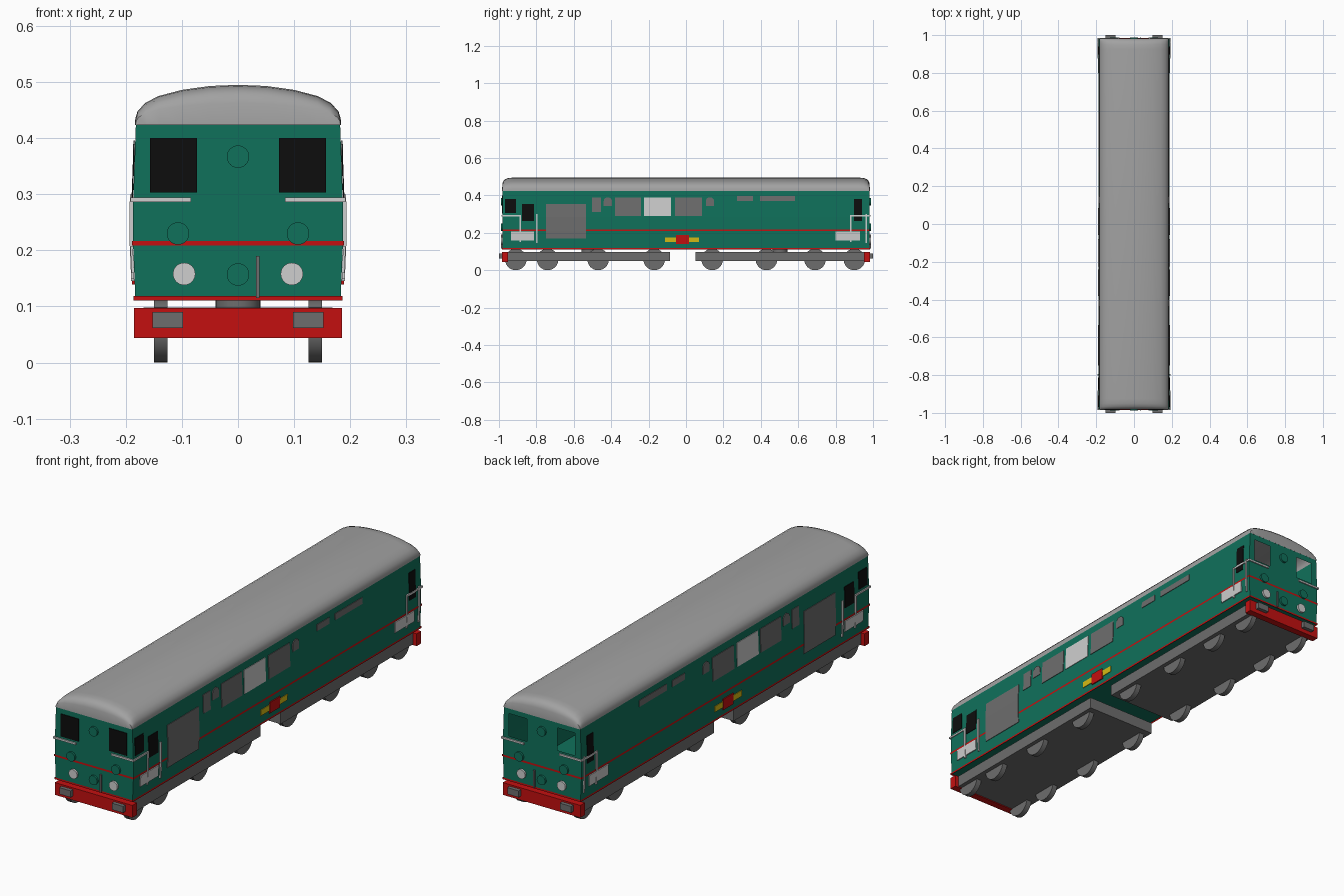
import bpy, bmesh, math
from mathutils import Matrix, Vector

if "Cube" in bpy.data.objects:
    bpy.data.objects.remove(bpy.data.objects["Cube"])


def material(name, r, g, b):
    m = bpy.data.materials.new(name)
    m.diffuse_color = (r, g, b, 1)
    m.use_nodes = True
    m.node_tree.nodes["Principled BSDF"].inputs["Base Color"].default_value = m.diffuse_color
    return m


GREEN = material("body green", 0.005, 0.165, 0.105)
ROOF = material("roof grey", 0.36, 0.36, 0.36)
DARK = material("dark grey", 0.155, 0.155, 0.155)
WHITE = material("off white", 0.62, 0.62, 0.62)
RED = material("red", 0.55, 0.005, 0.005)
YELLOW = material("yellow", 0.68, 0.50, 0.007)
BLACK = material("window black", 0.004, 0.004, 0.004)

LEN = 0.98                                    # half length of the body
WALL = [(0.115, 0.183), (0.21, 0.187), (0.285, 0.187), (0.425, 0.182)]


def half_width(z):
    for (z0, w0), (z1, w1) in zip(WALL, WALL[1:]):
        if z <= z1:
            break
    return w0 + (w1 - w0) * (z - z0) / (z1 - z0)


def finish(name, bm, mat, mirror="", smooth=False):
    bmesh.ops.recalc_face_normals(bm, faces=bm.faces)
    me = bpy.data.meshes.new(name)
    bm.to_mesh(me)
    bm.free()
    me.materials.append(mat)
    ob = bpy.data.objects.new(name, me)
    bpy.context.collection.objects.link(ob)
    if mirror:
        mod = ob.modifiers.new("mirror", "MIRROR")
        mod.use_axis = ("x" in mirror, "y" in mirror, False)
        mod.use_mirror_merge = False
    if smooth:
        bpy.ops.object.select_all(action="DESELECT")
        ob.select_set(True)
        bpy.context.view_layer.objects.active = ob
        bpy.ops.object.shade_smooth_by_angle(angle=math.radians(40))
    return ob


def box(name, x, y, z, mat, mirror=""):
    bm = bmesh.new()
    size = Matrix.Diagonal((x[1] - x[0], y[1] - y[0], z[1] - z[0], 1))
    mid = Matrix.Translation((sum(x) / 2, sum(y) / 2, sum(z) / 2))
    bmesh.ops.create_cube(bm, size=1, matrix=mid @ size)
    return finish(name, bm, mat, mirror)


def cylinder(name, centre, radius, depth, axis, mat, mirror="", sides=32):
    bm = bmesh.new()
    turn = Vector((0, 0, 1)).rotation_difference(Vector(axis)).to_matrix().to_4x4()
    bmesh.ops.create_cone(bm, cap_ends=True, segments=sides, radius1=radius, radius2=radius,
                          depth=depth, matrix=Matrix.Translation(centre) @ turn)
    return finish(name, bm, mat, mirror, smooth=True)


def prism(name, points, shift, mat, mirror=""):
    bm = bmesh.new()
    face = bm.faces.new([bm.verts.new(p) for p in points])
    ext = bmesh.ops.extrude_face_region(bm, geom=[face], use_keep_orig=True)
    bmesh.ops.translate(bm, vec=shift, verts=[v for v in ext["geom"] if isinstance(v, bmesh.types.BMVert)])
    return finish(name, bm, mat, mirror)


def side_plate(name, y0, y1, z0, z1, mat, off=0.003):
    """Thin plate that follows the side wall, on both sides."""
    zs = [z0] + [z for z, w in WALL if z0 < z < z1] + [z1]
    pts = [(half_width(z) + off, y0, z) for z in zs]
    pts += [(half_width(z) + 0.0005, y0, z) for z in reversed(zs)]
    return prism(name, pts, (0, y1 - y0, 0), mat, "x")


def band(name, z0, z1, off):
    """Hollow stripe around the body."""
    bm = bmesh.new()
    rows = []
    for z in (z0, z1):
        w, l = half_width(max(z, 0.115)) + off, LEN + off
        rows.append([bm.verts.new(p) for p in ((-w, -l, z), (w, -l, z), (w, l, z), (-w, l, z))])
    for i in range(4):
        j = (i + 1) % 4
        bm.faces.new((rows[0][i], rows[0][j], rows[1][j], rows[1][i]))
    return finish(name, bm, RED)


# Body shell: side walls, floor, and end walls with open rear windows
bm = bmesh.new()
zs = [0.115, 0.21, 0.285, 0.303, 0.40, 0.425]
cols = [-0.157, -0.073, 0.073, 0.157]
ends = []
for y in (-LEN, LEN):
    grid = [[bm.verts.new((x, y, z)) for x in [-half_width(z)] + cols + [half_width(z)]] for z in zs]
    for r in range(5):
        for c in range(5):
            if not (y > 0 and r == 3 and c in (1, 3)):
                bm.faces.new((grid[r][c], grid[r][c + 1], grid[r + 1][c + 1], grid[r + 1][c]))
    ends.append(grid)
a, b = ends
for r in range(5):
    for c in (0, 5):
        bm.faces.new((a[r][c], a[r + 1][c], b[r + 1][c], b[r][c]))
for c in range(5):
    bm.faces.new((a[0][c], a[0][c + 1], b[0][c + 1], b[0][c]))
finish("body_shell", bm, GREEN)

# Roof: arched section lofted along the length, falling away at both ends
arch = [(0.184, 0), (0.183, 0.012), (0.179, 0.025), (0.165, 0.040), (0.142, 0.052),
        (0.10, 0.063), (0.05, 0.070), (0, 0.072)]
arch += [(-x, h) for x, h in reversed(arch[:-1])]
taper = [(0.983, 0), (0.982, 0.55), (0.976, 0.76), (0.966, 0.89), (0.950, 0.97), (0.925, 1)]
stations = [(-y, s) for y, s in taper] + [(y, s) for y, s in reversed(taper)]
bm = bmesh.new()
rings = [[bm.verts.new((x * (0.985 + 0.015 * s), y, 0.423 + h * s)) for x, h in arch] for y, s in stations]
for p, q in zip(rings, rings[1:]):
    for i in range(len(arch) - 1):
        bm.faces.new((p[i], p[i + 1], q[i + 1], q[i]))
finish("roof", bm, ROOF, smooth=True)

# Red stripes
band("waist_stripe", 0.209, 0.217, 0.002)
band("skirt_stripe", 0.111, 0.119, 0.003)

# Side grilles and panels
for y0, y1, z0, z1 in [(-0.749, -0.535, 0.17, 0.353), (-0.503, -0.455, 0.31, 0.39),
                       (-0.38, -0.24, 0.289, 0.39), (-0.059, 0.086, 0.289, 0.39),
                       (0.273, 0.358, 0.369, 0.396), (0.396, 0.583, 0.369, 0.396)]:
    side_plate("side_grille", y0, y1, z0, z1, DARK)
side_plate("side_light_panel", -0.225, -0.08, 0.289, 0.39, WHITE)
for y in (-0.418, 0.128):
    top = [(0.178, y + 0.022 * math.cos(t), 0.37 + 0.02 * math.sin(t))
           for t in [math.pi * i / 8 for i in range(9)]]
    prism("arched_grille", top + [(0.178, y - 0.022, 0.342), (0.178, y + 0.022, 0.342)],
          (0.009, 0, 0), DARK, "x")

# Side emblem blocks without lettering
side_plate("emblem_bar", -0.112, 0.07, 0.15, 0.176, YELLOW)
side_plate("emblem_block", -0.053, 0.016, 0.139, 0.187, RED, 0.005)

# Cab side windows
for y0, y1, z0, z1 in [(-0.968, -0.909, 0.305, 0.38), (-0.877, -0.813, 0.262, 0.353),
                       (0.898, 0.941, 0.262, 0.38)]:
    side_plate("cab_side_window", y0, y1, z0, z1, BLACK)

# Side steps and handrails
side_plate("front_step_panel", -0.936, -0.813, 0.16, 0.207, WHITE, 0.005)
side_plate("rear_step_panel", 0.80, 0.93, 0.16, 0.207, WHITE, 0.005)
for y, z0, z1 in [(-0.885, 0.15, 0.294), (-0.797, 0.145, 0.30), (0.88, 0.15, 0.294), (0.963, 0.145, 0.30)]:
    side_plate("side_handrail", y - 0.004, y + 0.004, z0, z1, WHITE, 0.006)
side_plate("front_corner_rail", -0.986, -0.881, 0.286, 0.294, WHITE, 0.005)
side_plate("rear_corner_rail", 0.876, 0.986, 0.286, 0.294, WHITE, 0.005)

# Cab end details, mirrored front to back
box("front_window", (0.073, 0.157), (-0.984, -0.9805), (0.303, 0.40), BLACK, "x")
box("end_handrail", (0.084, 0.190), (-0.986, -0.9805), (0.286, 0.294), WHITE, "xy")
for x, z in [(0, 0.367), (0, 0.157)]:
    cylinder("code_disc", (x, -0.984, z), 0.02, 0.009, (0, 1, 0), GREEN, "y")
cylinder("side_code_disc", (0.107, -0.984, 0.23), 0.02, 0.009, (0, 1, 0), GREEN, "xy")
cylinder("headlight", (0.096, -0.984, 0.158), 0.02, 0.009, (0, 1, 0), WHITE, "xy")
box("brake_pipe", (0.032, 0.038), (-0.988, -0.9805), (0.115, 0.19), DARK, "y")

# Buffer beams and buffers
box("buffer_beam", (-0.185, 0.185), (-0.984, -0.953), (0.044, 0.097), RED, "y")
box("buffer", (0.098, 0.152), (-1.0, -0.983), (0.062, 0.09), DARK, "xy")

# Bogies with pivots and wheels
for name, y0, y1, wheels in [("front", -0.955, -0.085, (-0.91, -0.74, -0.47, -0.17)),
                             ("rear", 0.05, 0.955, (0.14, 0.43, 0.69, 0.90))]:
    box(name + "_bogie_frame", (-0.168, 0.168), (y0, y1), (0.048, 0.098), DARK)
    cylinder(name + "_bogie_pivot", (0, (y0 + y1) / 2, 0.106), 0.04, 0.02, (0, 0, 1), DARK)
    for y in wheels:
        cylinder(name + "_wheel", (0.138, y, 0.0575), 0.0575, 0.024, (1, 0, 0), DARK, "x")
